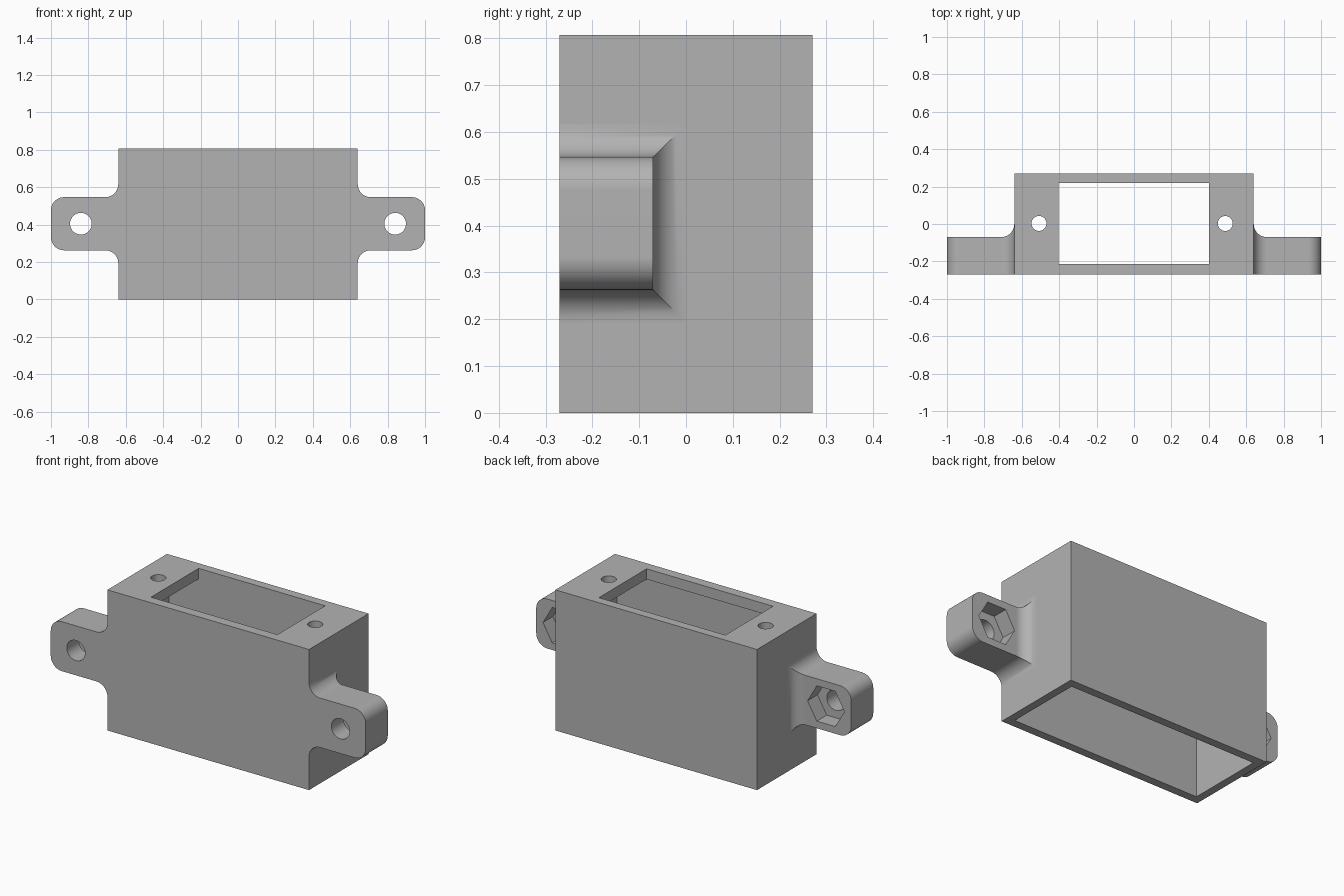
import bpy, bmesh, math
from mathutils import Matrix, Vector

cube = bpy.data.objects.get("Cube")
if cube:
    bpy.data.objects.remove(cube, do_unlink=True)

GREY = (0.45, 0.45, 0.45, 1)
grey = bpy.data.materials.new("plain grey")
grey.use_nodes = True
grey.diffuse_color = GREY
grey.node_tree.nodes["Principled BSDF"].inputs["Base Color"].default_value = GREY


def finish(bm, name):
    bmesh.ops.recalc_face_normals(bm, faces=bm.faces)
    mesh = bpy.data.meshes.new(name)
    bm.to_mesh(mesh)
    bm.free()
    mesh.materials.append(grey)
    obj = bpy.data.objects.new(name, mesh)
    bpy.context.collection.objects.link(obj)
    return obj


def box(name, low, high):
    bm = bmesh.new()
    low, high = Vector(low), Vector(high)
    bmesh.ops.create_cube(bm, size=1, matrix=Matrix.Translation((low + high) / 2)
                          @ Matrix.Diagonal((*(high - low), 1)))
    return finish(bm, name)


def prism(name, sides, radius, depth, place, turn=0.0, tilt=0.0):
    bm = bmesh.new()
    bmesh.ops.create_cone(bm, cap_ends=True, segments=sides, radius1=radius,
                          radius2=radius, depth=depth,
                          matrix=Matrix.Translation(place) @ Matrix.Rotation(tilt, 4, 'X')
                          @ Matrix.Rotation(turn, 4, 'Z'))
    return finish(bm, name)


def activate(obj):
    bpy.ops.object.select_all(action='DESELECT')
    obj.select_set(True)
    bpy.context.view_layer.objects.active = obj


def cut(obj, cutters):
    activate(obj)
    for cutter in cutters:
        mod = obj.modifiers.new("cut", 'BOOLEAN')
        mod.operation, mod.solver, mod.object = 'DIFFERENCE', 'EXACT', cutter
        bpy.ops.object.modifier_apply(modifier=mod.name)
        bpy.data.objects.remove(cutter, do_unlink=True)


def smooth(obj):
    activate(obj)
    bpy.ops.object.shade_smooth_by_angle(angle=math.radians(30))
    mod = obj.modifiers.new("even shading", 'WEIGHTED_NORMAL')
    mod.keep_sharp = True


# Housing: hollow box open below, with a window and two screw holes in its roof
W, D, H = 0.64, 0.27, 0.807
housing = box("housing", (-W, -D, 0), (W, D, H))
cut(housing, [
    box("cavity", (-0.595, -0.222, -0.1), (0.595, 0.222, H - 0.06)),
    box("window", (-0.403, -0.214, 0.6), (0.4, 0.219, 1)),
    prism("screw_hole_right", 32, 0.04, 0.3, (-0.508, 0.003, H)),
    prism("screw_hole_left", 32, 0.04, 0.3, (0.488, 0.003, H)),
])
smooth(housing)

# Mounting ears: lofted sections with a flared root and a rounded tip
MID, HALF, BACK, R, STEPS = 0.405, 0.142, -0.07, 0.07, 10
angles = [math.pi / 2 * i / STEPS for i in range(STEPS + 1)]
root = [(W + R * (1 - math.cos(a)), R * (1 - math.sin(a))) for a in angles]
tip = [(1 - R + R * math.sin(a), R * (1 - math.cos(a))) for a in angles]
# each station holds x, half height and back face position
stations = [(W - 0.02, HALF + R, BACK + R)]
stations += [(x, HALF + f, BACK + f) for x, f in root]
stations += [(x, HALF - f, BACK) for x, f in tip]


def make_ear(side, name):
    bm = bmesh.new()
    rings = []
    for x, half, back in stations:
        corners = ((-D, -half), (back, -half), (back, half), (-D, half))
        rings.append([bm.verts.new((side * x, y, MID + z)) for y, z in corners])
    for a, b in zip(rings, rings[1:]):
        for i in range(4):
            j = (i + 1) % 4
            bm.faces.new((a[i], a[j], b[j], b[i]))
    bm.faces.new(rings[0])
    bm.faces.new(rings[-1])
    # join the strips of the flat front face
    bmesh.ops.recalc_face_normals(bm, faces=bm.faces)
    front = [f for f in bm.faces if f.normal.y < -0.99]
    bmesh.ops.dissolve_faces(bm, faces=front)
    ear = finish(bm, name)
    centre = side * 0.84
    cut(ear, [
        prism("bolt_hole", 40, 0.058, 1, (centre, -0.2, MID), tilt=math.pi / 2),
        prism("nut_pocket", 6, 0.117, 0.18, (centre, BACK, MID),
              turn=math.pi / 6 if abs(math.cos(math.pi / 6)) < 0.5 else math.pi / 2,
              tilt=math.pi / 2),
    ])
    smooth(ear)


make_ear(-1, "right_ear")
make_ear(1, "left_ear")
